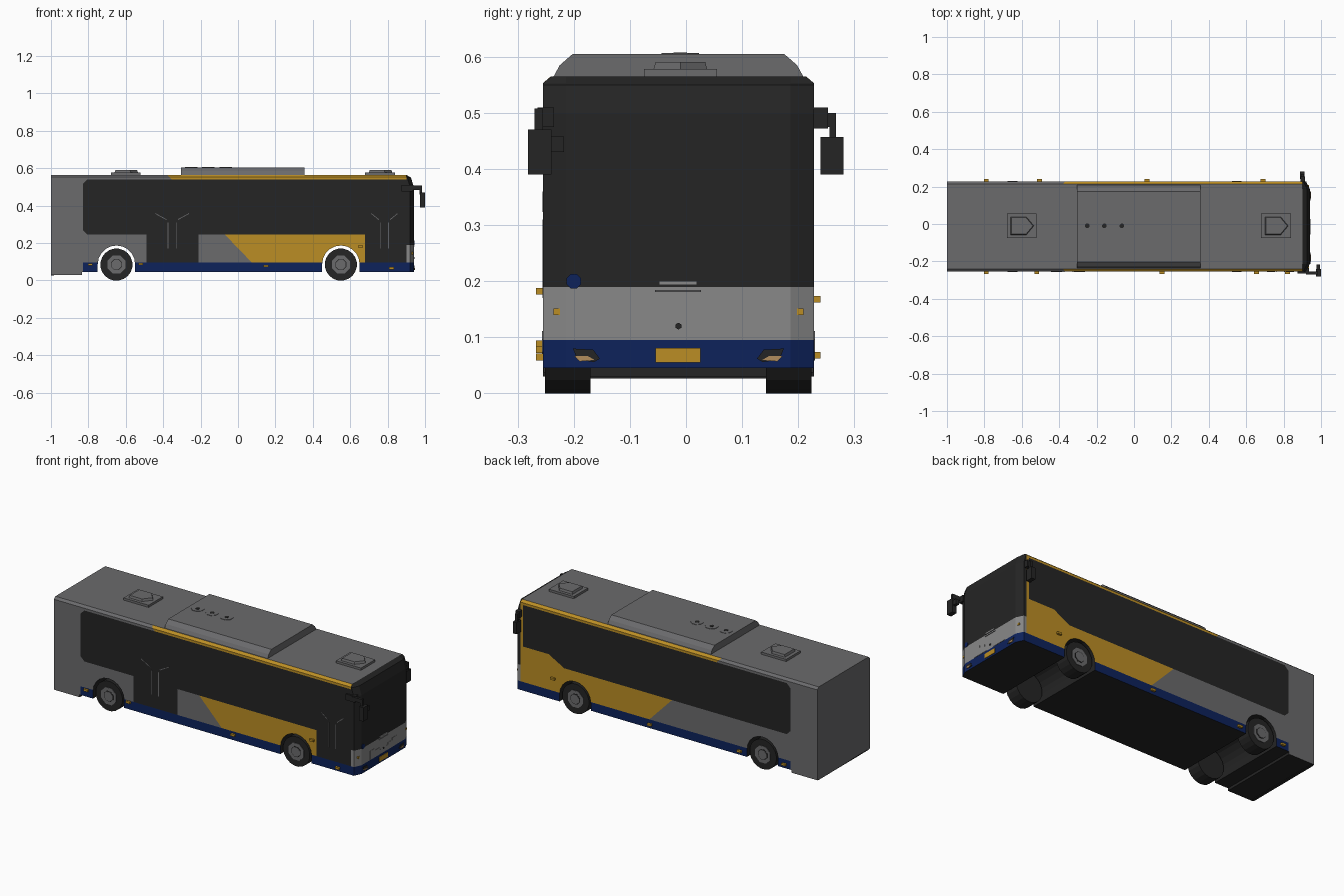
import bpy, bmesh, math
from mathutils import Vector

cube = bpy.data.objects.get("Cube")
if cube:
    bpy.data.objects.remove(cube, do_unlink=True)

COLOURS = {
    "grey_paint": (0.145, 0.145, 0.15),
    "black_glass": (0.018, 0.018, 0.018),
    "blue_paint": (0.004, 0.016, 0.105),
    "yellow_paint": (0.50, 0.27, 0.018),
    "silver_paint": (0.25, 0.25, 0.25),
    "lamp_tan": (0.45, 0.27, 0.11),
}
MATS = {}
for mat_name, rgb in COLOURS.items():
    m = bpy.data.materials.new(mat_name)
    m.use_nodes = True
    m.diffuse_color = (*rgb, 1)
    m.node_tree.nodes["Principled BSDF"].inputs["Base Color"].default_value = (*rgb, 1)
    MATS[mat_name] = m
GREY, BLACK, BLUE, YELLOW, SILVER, TAN = COLOURS
INDEX = {n: i for i, n in enumerate(COLOURS)}

YC, HALF = -0.0135, 0.2415          # body centre line and half width
Y0, Y1 = YC - HALF, YC + HALF
FRONT = 0.94
AXLES = {"rear": -0.65, "front": 0.55}


def finish(name, bm, mats):
    bmesh.ops.recalc_face_normals(bm, faces=bm.faces[:])
    mesh = bpy.data.meshes.new(name)
    bm.to_mesh(mesh)
    bm.free()
    for n in mats:
        mesh.materials.append(MATS[n])
    ob = bpy.data.objects.new(name, mesh)
    bpy.context.collection.objects.link(ob)
    return ob


def prism_bm(pts, axis, a, b, inset=1.0):
    """Extrude a 2D outline along an axis; inset scales the end cap."""
    place = {"x": lambda u, v, w: (w, u, v),
             "y": lambda u, v, w: (u, w, v),
             "z": lambda u, v, w: (u, v, w)}[axis]
    bm = bmesh.new()
    cu = sum(p[0] for p in pts) / len(pts)
    cv = sum(p[1] for p in pts) / len(pts)
    start = [bm.verts.new(place(u, v, a)) for u, v in pts]
    end = [bm.verts.new(place(cu + (u - cu) * inset, cv + (v - cv) * inset, b)) for u, v in pts]
    bm.faces.new(start)
    bm.faces.new(end[::-1])
    for i in range(len(pts)):
        j = (i + 1) % len(pts)
        bm.faces.new((start[i], start[j], end[j], end[i]))
    return bm


def prism(name, pts, axis, a, b, mat, inset=1.0):
    return finish(name, prism_bm(pts, axis, a, b, inset), [mat])


def box(name, x, y, z, mat):
    return prism(name, [(x[0], y[0]), (x[1], y[0]), (x[1], y[1]), (x[0], y[1])], "z", z[0], z[1], mat)


def circle(cu, cv, r, n):
    return [(cu + r * math.cos(2 * math.pi * (i + .5) / n),
             cv + r * math.sin(2 * math.pi * (i + .5) / n)) for i in range(n)]


# Body: side profile with both wheel arches, extruded across the width
profile = [(-1, .03), (-.835, .03), (-.835, .045)]
for cx in AXLES.values():
    profile.append((cx - .1, .045))
    profile += [(cx - .1 * math.cos(math.pi * i / 10), .087 + .1 * math.sin(math.pi * i / 10)) for i in range(11)]
    profile.append((cx + .1, .045))
profile += [(FRONT, .045), (FRONT, .5), (.925, .55), (.9, .565), (-1, .565)]
body = prism_bm(profile, "y", Y0, Y1)

# Cut the colour borders into the body
SLANT = Vector((.145, 0, .14))      # normal of the slanted grey and yellow border
cuts = [((x, 0, 0), (1, 0, 0)) for x in (-.83, -.49, -.21, .68, .885, .901)]
cuts += [((0, 0, z), (0, 0, 1)) for z in (.095, .19, .245, .3, .54, .553)]
cuts += [((0, YC + s * .2, 0), (0, 1, 0)) for s in (-1, 1)]
cuts += [((-.07, 0, .245), SLANT), ((.62, 0, .245), (-.55, 0, 1)),
         ((-.83, 0, .515), (-1, 0, 1)), ((-.83, 0, .27), (1, 0, 1))]
for co, no in cuts:
    bmesh.ops.bisect_plane(body, geom=body.verts[:] + body.edges[:] + body.faces[:],
                           dist=1e-5, plane_co=co, plane_no=no)

# Chamfer the roof edges and pull back the front corners
for v in body.verts:
    if abs(v.co.y - YC) > HALF - .001:
        if v.co.z > .56:
            v.co.y -= math.copysign(.014, v.co.y - YC)
        if v.co.x > .91:
            v.co.x -= .02
bmesh.ops.recalc_face_normals(body, faces=body.faces[:])


def body_colour(c, n):
    ahead = (c - Vector((-.07, 0, .245))).dot(SLANT) > 0
    left = c.y > YC
    if abs(n.y) < .3:
        if n.x < -.9 and c.x < -.99:
            return GREY
        if c.x > .9:                                    # nose
            if n.z < -.9:
                return BLACK
            return BLUE if c.z < .095 else SILVER if c.z < .19 else BLACK
        return GREY if c.z > .5 else BLACK              # roof, floor and arches
    if c.x > .901 and c.z > .095:
        return BLACK if c.z > .19 else SILVER
    if c.z < .095 and c.x > -.83:
        return BLUE
    if c.x > -.83 and c.z < .54:
        sill = .245
        if left:
            sill = min(.3, max(.245, .245 + (c.x - .62) * .55))
        corner = c.z > c.x + 1.345 or c.x + c.z < -.56
        front_post = left and c.x > .885
        if c.z > sill and not corner and not front_post:
            return BLACK
        if not left and (-.49 < c.x < -.21 or c.x > .68):
            return BLACK                                # doors
    return YELLOW if ahead else GREY


for f in body.faces:
    f.material_index = INDEX[body_colour(f.calc_center_median(), f.normal)]
finish("bus_body", body, list(COLOURS))

# Wheels: tyre, rim, dark ring and hub cap
for axle, cx in AXLES.items():
    for side, s in (("right", -1), ("left", 1)):
        face = YC + s * HALF
        tag = f"{axle}_{side}"
        prism(f"{tag}_tyre", circle(cx, .085, .086, 20), "y", face - s * .085, face - s * .004, BLACK)
        prism(f"{tag}_rim", circle(cx, .085, .052, 8), "y", face - s * .01, face - s * .001, GREY)
        prism(f"{tag}_rim_ring", circle(cx, .085, .032, 8), "y", face - s * .002, face, BLACK)
        prism(f"{tag}_hub", circle(cx, .085, .028, 8), "y", face - s * .002, face + s * .002, GREY)

# Roof unit with sloping sides
ROOF = .565
prism("roof_unit", [(Y0 + .018, ROOF - .002), (Y1 - .018, ROOF - .002), (Y1 - .03, .585),
                    (Y1 - .053, .605), (Y0 + .053, .605), (Y0 + .03, .585)], "x", -.305, .355, GREY)
for i, x in enumerate((-.25, -.158, -.065)):
    prism(f"roof_fan_{i}", circle(x, -.01, .036, 8), "z", .604, .607, GREY)
    prism(f"roof_fan_hub_{i}", circle(x, -.01, .013, 8), "z", .606, .608, BLACK)

# Roof hatches with an arrow-shaped lid
for tag, x in (("rear", -.68), ("front", .68)):
    box(f"{tag}_hatch_base", (x, x + .16), (-.075, .055), (ROOF - .002, .578), GREY)
    lid = [(x + .02, -.058), (x + .105, -.058), (x + .145, -.01), (x + .105, .038), (x + .02, .038)]
    prism(f"{tag}_hatch_lid", lid, "z", .577, .591, GREY, .92)

# Mirrors: the right one reaches forward, the left one sits beside the post
box("right_mirror_bracket", (.875, .935), (-.265, Y0 + .02), (.475, .51), BLACK)
box("right_mirror_arm", (.92, .985), (-.27, -.255), (.485, .508), BLACK)
box("right_mirror_stem", (.97, .985), (-.27, -.255), (.46, .508), BLACK)
box("right_mirror_head", (.973, 1.0), (-.282, -.24), (.39, .47), BLACK)
box("right_mirror_wide_angle", (.975, .995), (-.245, -.217), (.43, .458), BLACK)
box("left_mirror_bracket", (.89, .915), (Y1 - .02, .253), (.472, .51), BLACK)
box("left_mirror_arm", (.892, .908), (.25, .267), (.475, .5), BLACK)
box("left_mirror_stem", (.892, .908), (.256, .267), (.45, .49), BLACK)
box("left_mirror_head", (.888, .912), (.24, .281), (.39, .457), BLACK)

# Side marker lamps: (x, z) for each side
LAMPS = {"right": (-1, [(-.79, .085), (-.52, .088), (.15, .078), (.655, .182), (.82, .065)]),
         "left": (1, [(-.79, .068), (-.505, .068), (.07, .068), (.69, .168)])}
for side, (s, places) in LAMPS.items():
    face = YC + s * HALF
    for i, (x, z) in enumerate(places):
        ys = sorted((face - s * .003, face + s * .012))
        box(f"{side}_marker_lamp_{i}", (x - .013, x + .013), ys, (z - .006, z + .006), YELLOW)


# Door handrails: two uprights that fork outwards
def rail(name, p, q, w=.002):
    d = (Vector(q) - Vector(p)).normalized()
    n = Vector((-d.y, d.x)) * w
    pts = [Vector(p) + n, Vector(q) + n, Vector(q) - n, Vector(p) - n]
    prism(name, [tuple(v) for v in pts], "y", Y0 - .001, Y0 + .002, GREY)


for tag, cx, spread in (("rear", -.352, .09), ("front", .783, .07)):
    for s in (-1, 1):
        rail(f"{tag}_door_rail_{s}", (cx + s * .022, .17), (cx + s * .022, .31))
        rail(f"{tag}_door_rail_fork_{s}", (cx + s * .03, .325), (cx + s * spread, .358))

# Nose details
def nose(name, pts, mat, t=.003):
    prism(name, pts, "x", FRONT - .002, FRONT + t, mat)


def rect(y0, y1, z0, z1):
    return [(y0, z0), (y1, z0), (y1, z1), (y0, z1)]


nose("number_plate", rect(-.054, .026, .055, .081), YELLOW)
nose("grille_bar_upper", rect(-.048, .02, .193, .2), SILVER)
nose("grille_bar_lower", rect(-.055, .027, .181, .184), GREY)
nose("windscreen_sticker", circle(-.2, .2, .014, 8), BLUE)
nose("nose_badge_spot", circle(-.0135, .12, .006, 6), BLACK)
for s in (-1, 1):
    lamp = [(YC + s * a, z) for a, z in ((.188, .08), (.152, .078), (.14, .062), (.15, .056), (.18, .06))]
    nose(f"headlight_housing_{s}", lamp, BLACK)
    bulb = [(YC + s * a, z) for a, z in ((.186, .067), (.162, .067), (.15, .06), (.176, .057))]
    nose(f"headlight_bulb_{s}", bulb, TAN, .005)
    y = YC + s * .217
    prism(f"front_indicator_{s}", rect(y - .006, y + .006, .14, .151), "x", FRONT - .015, FRONT - .004, YELLOW)
    panel = [(YC + s * a, z) for a, z in ((.122, .096), (.122, .148), (.08, .148), (.08, .136), (.04, .136),
                                          (.04, .124), (.028, .124), (.028, .096))]
    nose(f"nose_panel_{s}", panel, SILVER, .002)

# Rear bumper underside lip
box("rear_bumper_lip", (-1.0, -.985), (Y0 + .01, Y1 - .01), (.027, .034), BLACK)
